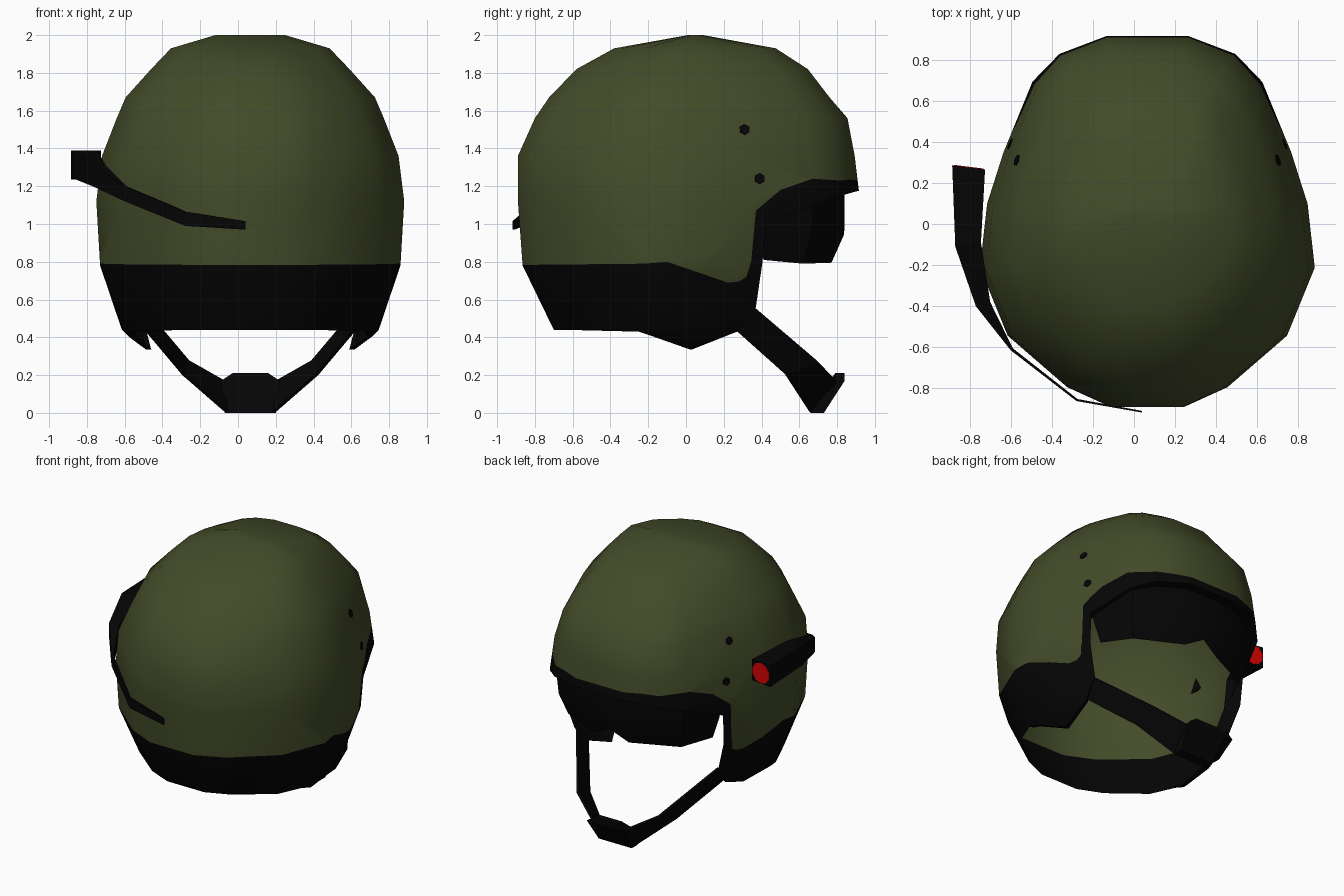
import bpy, bmesh, math
from mathutils import Vector
from mathutils.bvhtree import BVHTree

if "Cube" in bpy.data.objects:
    bpy.data.objects.remove(bpy.data.objects["Cube"])

CX = 0.065  # helmet centre line (the side lamp shifts the bounding box)


def material(name, rgb):
    m = bpy.data.materials.new(name)
    m.diffuse_color = (*rgb, 1)
    m.use_nodes = True
    m.node_tree.nodes["Principled BSDF"].inputs["Base Color"].default_value = m.diffuse_color
    return m


GREEN = material("olive green", (0.056, 0.071, 0.022))
BLACK = material("matte black", (0.0015, 0.0015, 0.0015))
RED = material("lamp red", (0.7, 0.001, 0.001))


def finish(name, bm, mats, angle=None):
    me = bpy.data.meshes.new(name)
    bm.to_mesh(me)
    bm.free()
    ob = bpy.data.objects.new(name, me)
    bpy.context.collection.objects.link(ob)
    for m in mats:
        me.materials.append(m)
    if angle:
        bpy.ops.object.select_all(action='DESELECT')
        ob.select_set(True)
        bpy.context.view_layer.objects.active = ob
        bpy.ops.object.shade_smooth_by_angle(angle=math.radians(angle))
    return ob


def loft(bm, rows, closed=False, caps=False):
    """Skin a grid of points row by row."""
    vs = [[bm.verts.new(p) for p in r] for r in rows]
    n = len(rows[0])
    for a, b in zip(vs, vs[1:]):
        for i in range(n if closed else n - 1):
            j = (i + 1) % n
            bm.faces.new((a[i], a[j], b[j], b[i]))
    if caps:
        bm.faces.new(vs[0])
        bm.faces.new(vs[-1])
    bmesh.ops.recalc_face_normals(bm, faces=bm.faces)
    return vs


def inside(p, poly):
    hit = False
    for (ax, ay), (bx, by) in zip(poly, poly[1:] + poly[:1]):
        if (ay > p[1]) != (by > p[1]) and p[0] < ax + (p[1] - ay) * (bx - ax) / (by - ay):
            hit = not hit
    return hit


def score(bm, line):
    """Cut the side-view polyline (y, z) through the mesh."""
    for (ay, az), (by, bz) in zip(line, line[1:]):
        lo = (min(ay, by) - .02, min(az, bz) - .02)
        hi = (max(ay, by) + .02, max(az, bz) + .02)
        faces = []
        for f in bm.faces:
            ys = [v.co.y for v in f.verts]
            zs = [v.co.z for v in f.verts]
            if max(ys) > lo[0] and min(ys) < hi[0] and max(zs) > lo[1] and min(zs) < hi[1]:
                faces.append(f)
        geom = set(faces)
        for f in faces:
            geom.update(f.edges)
            geom.update(f.verts)
        bmesh.ops.bisect_plane(bm, geom=list(geom), dist=1e-4, plane_co=(0, ay, az),
                               plane_no=(0, -(bz - az), by - ay))


# Shell: plan outline scaled through height levels (z, half width, front y, rear y)
half = [(.2, .92), (.43, .83), (.56, .69), (.70, .35), (.78, .1), (.815, -.21),
        (.68, -.54), (.39, -.79), (.18, -.885)]
outline = half + [(-x, y) for x, y in reversed(half)]
levels = [(.32, .56, .58, -.62), (.44, .68, .72, -.70), (.78, .795, .88, -.865), (1.12, .815, .922, -.89),
          (1.36, .785, .893, -.89), (1.56, .707, .855, -.80), (1.67, .66, .76, -.725),
          (1.82, .525, .645, -.58), (1.93, .42, .475, -.38), (2.0, .185, .09, .01)]
shell = bmesh.new()
rings = loft(shell, [[(CX + x * w / .815, b + (f - b) * (y + .885) / 1.805, z) for x, y in outline]
                     for z, w, f, b in levels], closed=True)
shell.faces.new(rings[-1])
bmesh.ops.recalc_face_normals(shell, faces=shell.faces)
surface = BVHTree.FromBMesh(shell)

# Face opening and lower edge, then the colour line of the black trim
edge = [(1.2, 1.175), (.91, 1.175), (.75, 1.13), (.42, 1.0), (.405, .8), (.37, .56), (.27, .43),
        (.03, .335), (-.25, .43), (-.65, .44), (-1.2, .44)]
trim = [(1.2, 1.21), (.86, 1.235), (.82, 1.23), (.67, 1.24), (.5, 1.18), (.37, 1.07), (.345, .8),
        (.32, .72), (.28, .695), (.22, .69), (-.1, .8), (-.22, .79), (-1.2, .78)]
sky = [(-1.2, 3), (1.2, 3)]
score(shell, edge)
score(shell, trim)
cut = [f for f in shell.faces if not inside(f.calc_center_median().yz, edge + sky)]
bmesh.ops.delete(shell, geom=cut, context='FACES')
for f in shell.faces:
    f.material_index = 0 if inside(f.calc_center_median().yz, trim + sky) else 1

# Inward lip around the face opening and ear flaps, deeper beside the cheeks
lip = [e for e in shell.edges if e.is_boundary and all(v.co.y > -.28 for v in e.verts)]
new = bmesh.ops.extrude_edge_only(shell, edges=lip)["geom"]
for g in new:
    if isinstance(g, bmesh.types.BMVert):
        d = Vector((CX - g.co.x, -.1 - g.co.y, 0)).normalized()
        cheek = .5 < g.co.z < 1.05
        g.co += d * (.07 if g.co.z > .5 else .03)
        if cheek:
            g.co.y -= .06
    elif isinstance(g, bmesh.types.BMFace):
        g.material_index = 1
finish("helmet_shell", shell, [GREEN, BLACK], 40)

# Bolts on both sides
for side in (-1, 1):
    for n, (y, z) in enumerate([(.31, 1.5), (.39, 1.24)]):
        hit, normal, _, _ = surface.ray_cast(Vector((CX + 2 * side, y, z)), Vector((-side, 0, 0)))
        bm = bmesh.new()
        bmesh.ops.create_cone(bm, cap_ends=True, segments=6, radius1=.03, radius2=.03, depth=.01)
        turn = normal.to_track_quat('Z', 'Y').to_matrix().to_4x4()
        bmesh.ops.transform(bm, matrix=turn, verts=bm.verts)
        bmesh.ops.translate(bm, vec=hit, verts=bm.verts)
        finish(f"bolt_{'left' if side < 0 else 'right'}_{n}", bm, [BLACK])

# Goggles under the brim, with a nose notch
columns = [[(.63, .37, 1.12), (.61, .39, .96), (.57, .41, .81)],
           [(.52, .69, 1.2), (.51, .66, .94), (.46, .62, .79)],
           [(.21, .83, 1.22), (.18, .835, .94), (.14, .77, .795)],
           [(0, .84, 1.22), (0, .84, .98), (0, .80, .87)]]
columns += [[(-x, y, z) for x, y, z in c] for c in columns[-2::-1]]
bm = bmesh.new()
loft(bm, [[(CX + x, y, z) for x, y, z in c] for c in columns])
finish("goggles", bm, [BLACK], 30)

# Chin straps: thin ribbons from ear flap to cup (lower edge, upper edge)
stations = [((.57, .25, .45), (.58, .36, .56)), ((.36, .53, .2), (.335, .70, .27)),
            ((.13, .66, 0), (.15, .80, .165))]
for side in (-1, 1):
    rows = []
    for lo, up in stations:
        a, b = [Vector((CX + side * p[0], p[1], p[2])) for p in (lo, up)]
        t = Vector((-side * .012, -.008, .008))
        rows.append([a, b, b + t, a + t])
    bm = bmesh.new()
    loft(bm, rows, closed=True, caps=True)
    finish("chin_strap_" + ("left" if side < 0 else "right"), bm, [BLACK])

# Chin cup: side profile swept across
cup = [(.66, 0), (.73, 0), (.84, .17), (.84, .21), (.79, .21), (.76, .17)]
bm = bmesh.new()
loft(bm, [[(CX + s * (.155 if .1 < z < .2 else .095 if z > .2 else .135), y, z) for y, z in cup]
          for s in (-1, 1)], closed=True, caps=True)
finish("chin_cup", bm, [BLACK])

# Side lamp body and its tapering arm round the back (outer x, inner x, outer y, inner y, low z, high z)
arm = [(-.885, -.725, .285, .265, 1.235, 1.39), (-.87, -.745, -.11, -.09, 1.24, 1.39),
       (-.77, -.70, -.40, -.38, 1.2, 1.31), (-.60, -.59, -.615, -.605, 1.12, 1.2),
       (-.28, -.275, -.862, -.852, .99, 1.065), (.04, .04, -.918, -.91, .97, 1.015)]
bm = bmesh.new()
loft(bm, [[(xo, yo, lo), (xi, yi, lo), (xi, yi, hi), (xo, yo, hi)]
          for xo, xi, yo, yi, lo, hi in arm], closed=True, caps=True)
finish("lamp_and_arm", bm, [BLACK])

# Red lamp lens
bm = bmesh.new()
loft(bm, [[(-.805 + .076 * math.cos(a), y - .125 * .076 * math.cos(a), 1.3125 + .076 * math.sin(a))
           for a in [math.tau * (i + .5) / 10 for i in range(10)]] for y in (.273, .279)],
     closed=True, caps=True)
finish("lamp_lens", bm, [RED])
